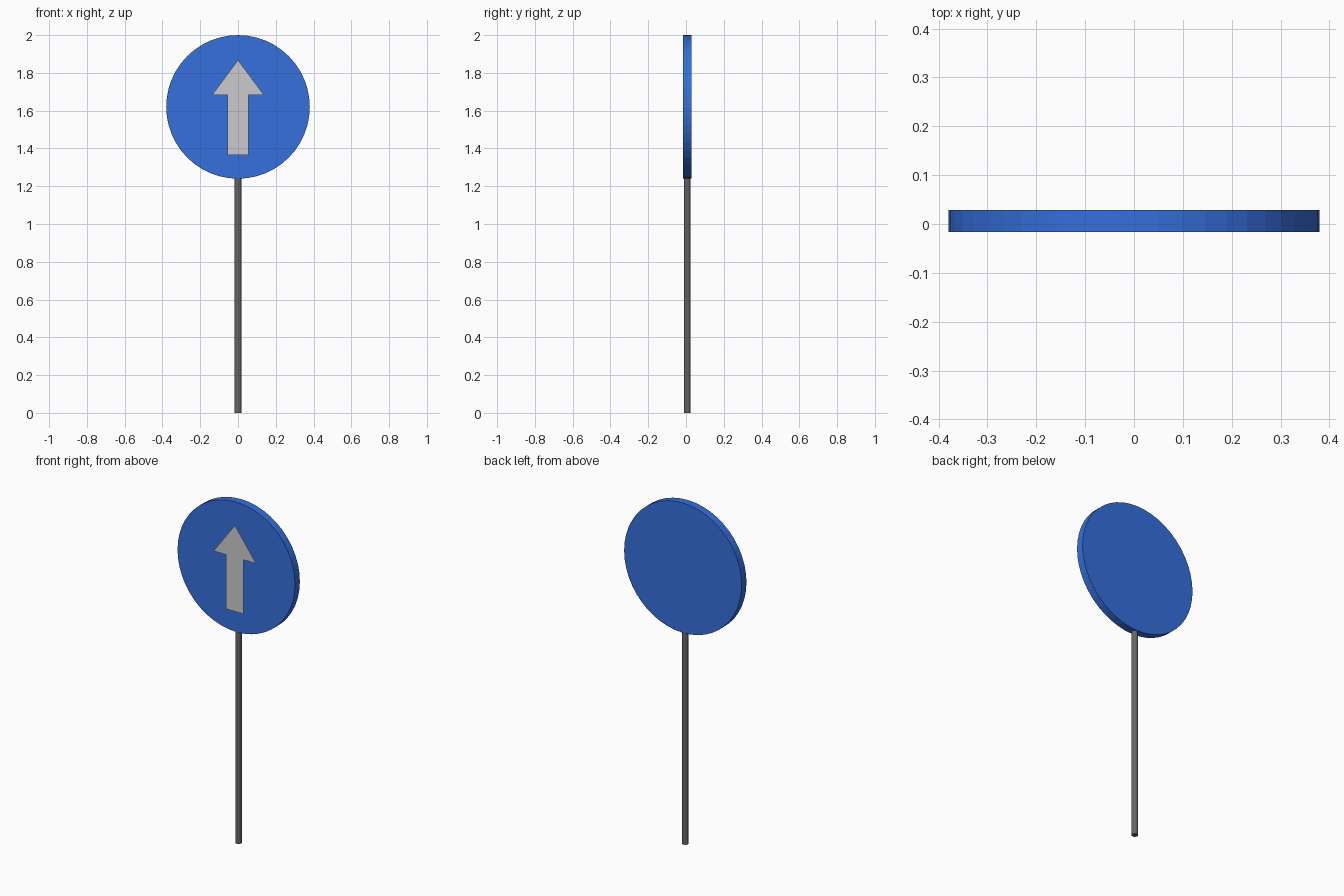
import bpy
from math import pi

if "Cube" in bpy.data.objects:
    bpy.data.objects.remove(bpy.data.objects["Cube"])

DISC_Y = 0.0065   # shared depth centre of disc and pole
DISC_Z = 1.62


def colour(obj, name, rgb):
    mat = bpy.data.materials.new(name)
    mat.diffuse_color = (*rgb, 1)
    mat.use_nodes = True
    mat.node_tree.nodes["Principled BSDF"].inputs["Base Color"].default_value = mat.diffuse_color
    obj.data.materials.append(mat)


def cylinder(name, sides, radius, depth, loc, rot=(0, 0, 0)):
    bpy.ops.mesh.primitive_cylinder_add(vertices=sides, radius=radius, depth=depth,
                                        location=loc, rotation=rot)
    obj = bpy.context.object
    obj.name = name
    return obj


# Round sign plate, facing the front
plate = cylinder("sign_plate", 48, 0.38, 0.045, (0, DISC_Y, DISC_Z), (pi / 2, 0, 0))
colour(plate, "sign_blue", (0.035, 0.16, 0.72))

# Pole, ending just inside the plate
pole_top = 1.28
pole = cylinder("pole", 16, 0.018, pole_top, (0, DISC_Y, pole_top / 2))
colour(pole, "pole_grey", (0.13, 0.13, 0.13))

# Flat arrow, just in front of the plate: right half outline, mirrored
half = [(0.056, 1.365), (0.056, 1.682), (0.138, 1.682)]
outline = half + [(0, 1.868)] + [(-x, z) for x, z in reversed(half)]
mesh = bpy.data.meshes.new("arrow")
mesh.from_pydata([(x, -0.029, z) for x, z in outline], [], [range(len(outline))])
arrow = bpy.data.objects.new("arrow", mesh)
bpy.context.collection.objects.link(arrow)
